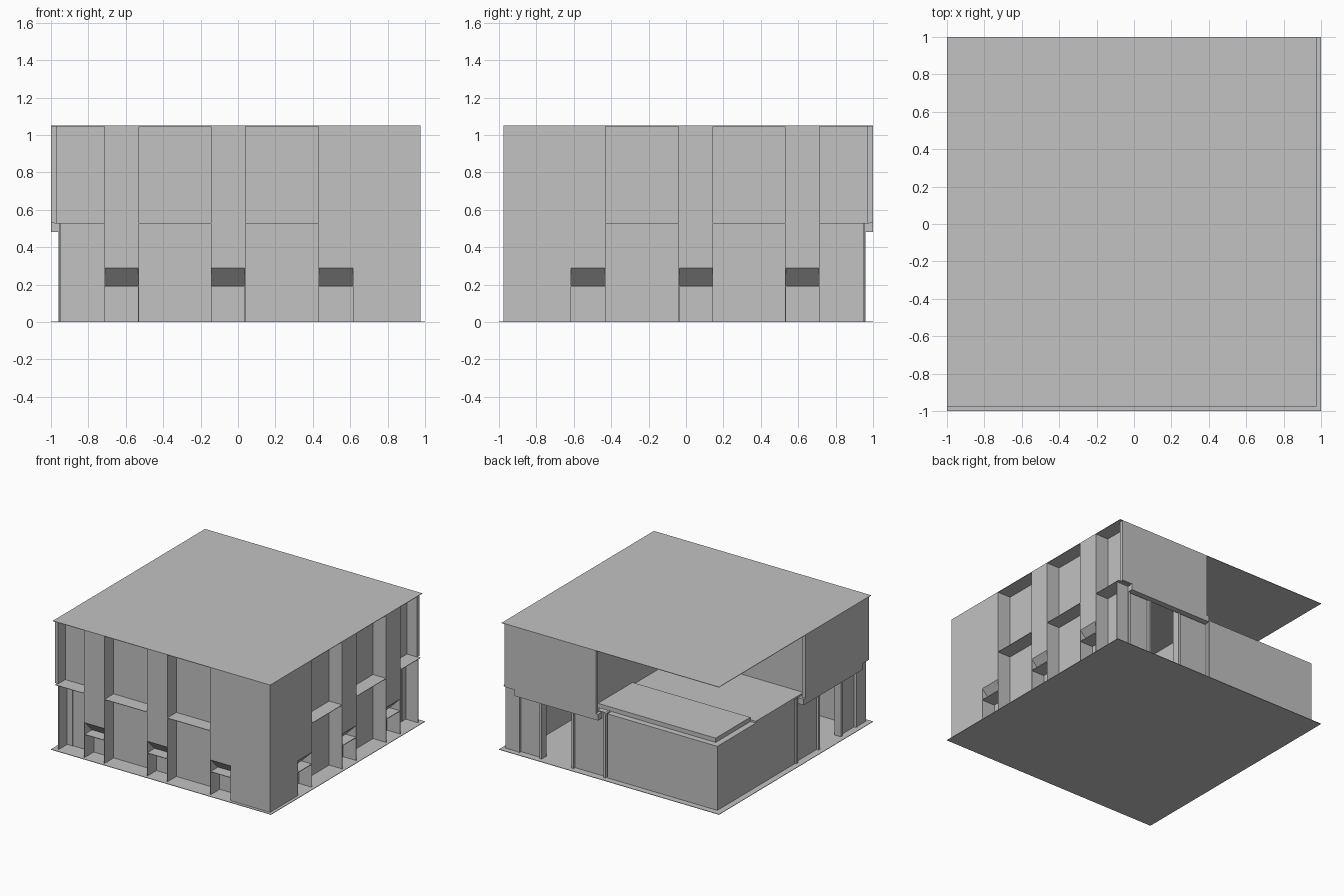
import bpy

cube = bpy.data.objects.get("Cube")
if cube:
    bpy.data.objects.remove(cube, do_unlink=True)

grey = bpy.data.materials.new("plain_grey")
grey.use_nodes = True
grey.diffuse_color = (0.54, 0.54, 0.54, 1)
grey.node_tree.nodes["Principled BSDF"].inputs["Base Color"].default_value = (0.54, 0.54, 0.54, 1)


def add_mesh(name, verts, faces):
    mesh = bpy.data.meshes.new(name)
    mesh.from_pydata(verts, [], faces)
    mesh.materials.append(grey)
    obj = bpy.data.objects.new(name, mesh)
    bpy.context.collection.objects.link(obj)
    return obj


def prism(name, profile, x0, x1, twin=False):
    """Extrude a (y, z) profile, listed counter-clockwise from +x, along x.
    With twin, add a reflection across the plan diagonal."""
    n = len(profile)
    verts = [(x, y, z) for x in (x0, x1) for y, z in profile]
    faces = [tuple(reversed(range(n))), tuple(range(n, 2 * n))]
    faces += [(i, (i + 1) % n, n + (i + 1) % n, n + i) for i in range(n)]
    add_mesh(name, verts, faces)
    if twin:
        add_mesh(name + "_side", [(-y, -x, z) for x, y, z in verts],
                 [tuple(reversed(f)) for f in faces])


def box(name, x, y, z, twin=False):
    prism(name, [(y[0], z[0]), (y[1], z[0]), (y[1], z[1]), (y[0], z[1])], x[0], x[1], twin)


TOP = 1.05
FLOOR = 0.53
FACE = -0.975      # outer plane of the street facades
BACK = -0.857      # recessed plane
T = 0.004          # sheet thickness

# Ground and roof sheets
box("ground_sheet", (-1, 1), (-1, 1), (0, T))
box("roof_sheet", (-1, -FACE), (FACE, 1), (TOP - T, TOP))

# Street facades: corner pier and recessed wall
box("corner_pier", (0.62, -FACE), (FACE, BACK), (0, TOP - T), True)
box("recessed_wall", (-0.95, 0.85), (BACK, BACK + T), (0, TOP - T), True)
box("recessed_wall_end", (-1, -0.95), (BACK, BACK + T), (FLOOR, TOP - T), True)

# Narrow bays: flush panel with sloped underside, side fins and sill
panel = [(FACE, 0.29), (-0.88, 0.195), (BACK, 0.195), (BACK, TOP - T), (FACE, TOP - T)]
bays = [(-0.715, -0.53), (-0.145, 0.04), (0.43, 0.62)]
for i, (a, b) in enumerate(bays):
    prism(f"bay_panel_{i}", panel, a, b, True)
    box(f"bay_sill_{i}", (a, b), (FACE, BACK), (0.19, 0.195), True)
    for side, x in (("a", a), ("b", b - T)):
        box(f"bay_fin_{side}_{i}", (x, x + T), (FACE, BACK), (0, 0.29), True)

# Wide bays: shelf at mid height
for i, (a, b) in enumerate([(-0.98, -0.715), (-0.53, -0.145), (0.04, 0.43)]):
    box(f"bay_shelf_{i}", (a, b), (FACE, BACK), (FLOOR - T, FLOOR), True)

# Yard sides: overhanging upper wall, canopy and lower entrance
box("upper_wall", (-1, -0.97), (-0.95, -0.12), (FLOOR, TOP - T), True)
box("canopy", (-1, -0.95), (-0.86, -0.1), (0.48, FLOOR), True)
box("lower_pier", (-0.955, -0.95), (-0.97, -0.86), (0, FLOOR), True)
for i, (a, b) in enumerate([(-0.86, -0.65), (-0.36, -0.06)]):
    box(f"entrance_panel_{i}", (-0.94, -0.935), (a, b), (0, FLOOR), True)
for i, y in enumerate((-0.86, -0.66, -0.37, -0.08)):
    box(f"entrance_post_{i}", (-0.96, -0.9), (y, y + 0.02), (0, FLOOR), True)

# Upper storey floor and the walls facing the terrace
box("upper_floor_front", (-0.96, 0.857), (BACK, -0.15), (FLOOR - T, FLOOR))
box("upper_floor_side", (0.15, 0.857), (-0.15, 0.96), (FLOOR - T, FLOOR))
box("terrace_wall", (-0.97, 0.18), (-0.18, -0.17), (FLOOR, TOP - T), True)

# Low corner block with its terrace
box("low_block", (-0.95, 0.05), (-0.05, 0.95), (0, 0.53))
box("terrace_deck", (-0.9, 0.18), (0.45, 0.9), (0.53, 0.565))
box("terrace_back", (-0.95, 0.18), (-0.18, 0.45), (0.53, 0.545))
